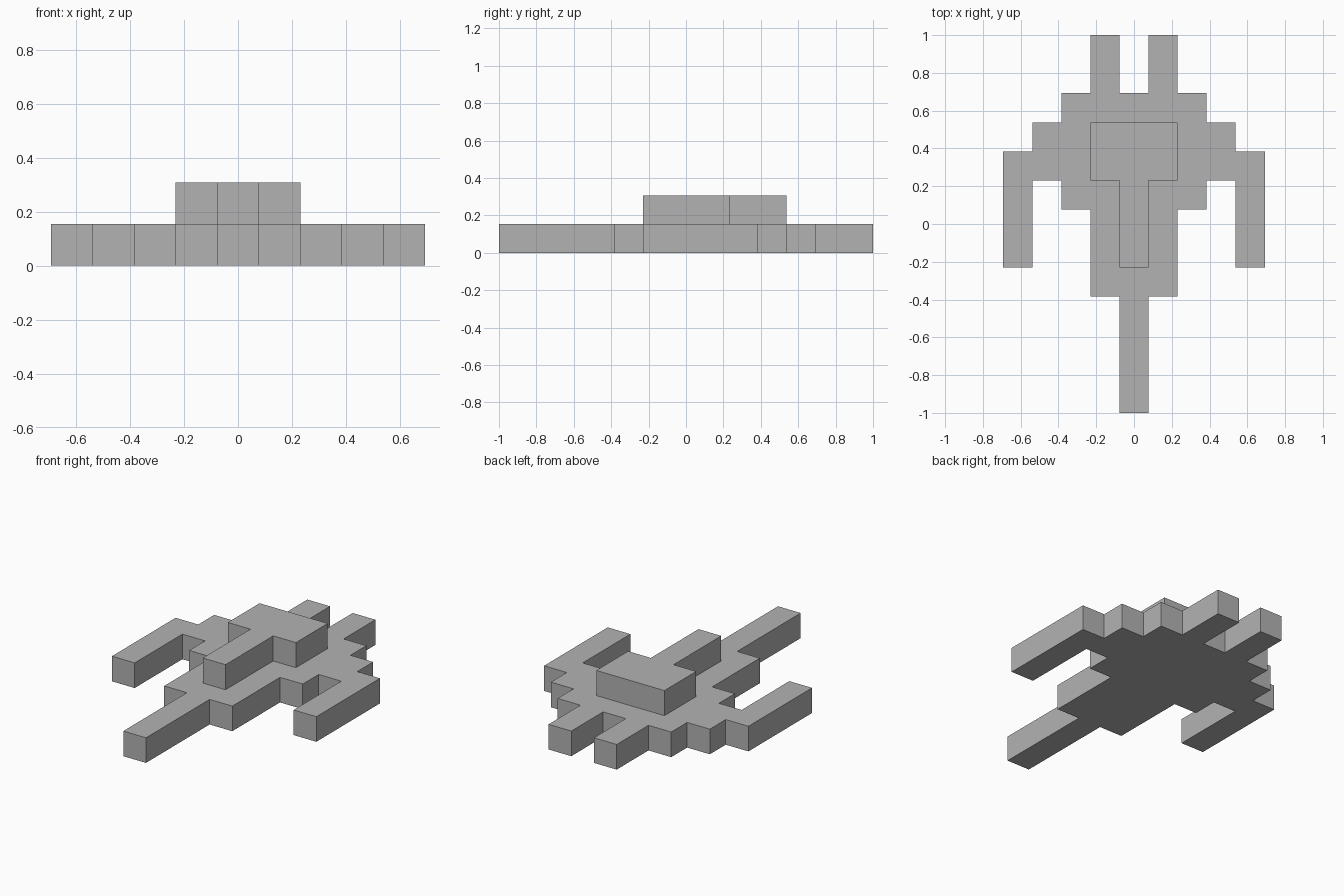
import bpy
import bmesh

if "Cube" in bpy.data.objects:
    bpy.data.objects.remove(bpy.data.objects["Cube"])

U = 2 / 13  # the model sits on a grid 13 cells long

grey = bpy.data.materials.new("plain grey")
grey.diffuse_color = (0.45, 0.45, 0.45, 1)
grey.use_nodes = True
grey.node_tree.nodes["Principled BSDF"].inputs["Base Color"].default_value = grey.diffuse_color


def slab(name, half, z0, z1):
    """Mirror a right-hand half outline (in cells) and extrude it upward."""
    outline = half + [(-x, y) for x, y in reversed(half)]
    bm = bmesh.new()
    base = bm.faces.new([bm.verts.new((x * U, y * U, z0 * U)) for x, y in outline])
    top = bmesh.ops.extrude_face_region(bm, geom=[base], use_keep_orig=True)["geom"]
    verts = [g for g in top if isinstance(g, bmesh.types.BMVert)]
    bmesh.ops.translate(bm, vec=(0, 0, (z1 - z0) * U), verts=verts)
    bmesh.ops.recalc_face_normals(bm, faces=bm.faces)
    mesh = bpy.data.meshes.new(name)
    bm.to_mesh(mesh)
    bm.free()
    mesh.materials.append(grey)
    obj = bpy.data.objects.new(name, mesh)
    bpy.context.collection.objects.link(obj)
    return obj


# Lower hull: nose, body, side wings with forward prongs, twin tail booms
slab("hull", [
    (0.5, -6.5), (0.5, -2.5), (1.5, -2.5), (1.5, 0.5), (2.5, 0.5), (2.5, 1.5),
    (3.5, 1.5), (3.5, -1.5), (4.5, -1.5), (4.5, 2.5), (3.5, 2.5), (3.5, 3.5),
    (2.5, 3.5), (2.5, 4.5), (1.5, 4.5), (1.5, 6.5), (0.5, 6.5), (0.5, 4.5),
], 0, 1)

# Raised T-shaped upper deck
slab("upper_deck", [(0.5, -1.5), (0.5, 1.5), (1.5, 1.5), (1.5, 3.5)], 1, 2)
